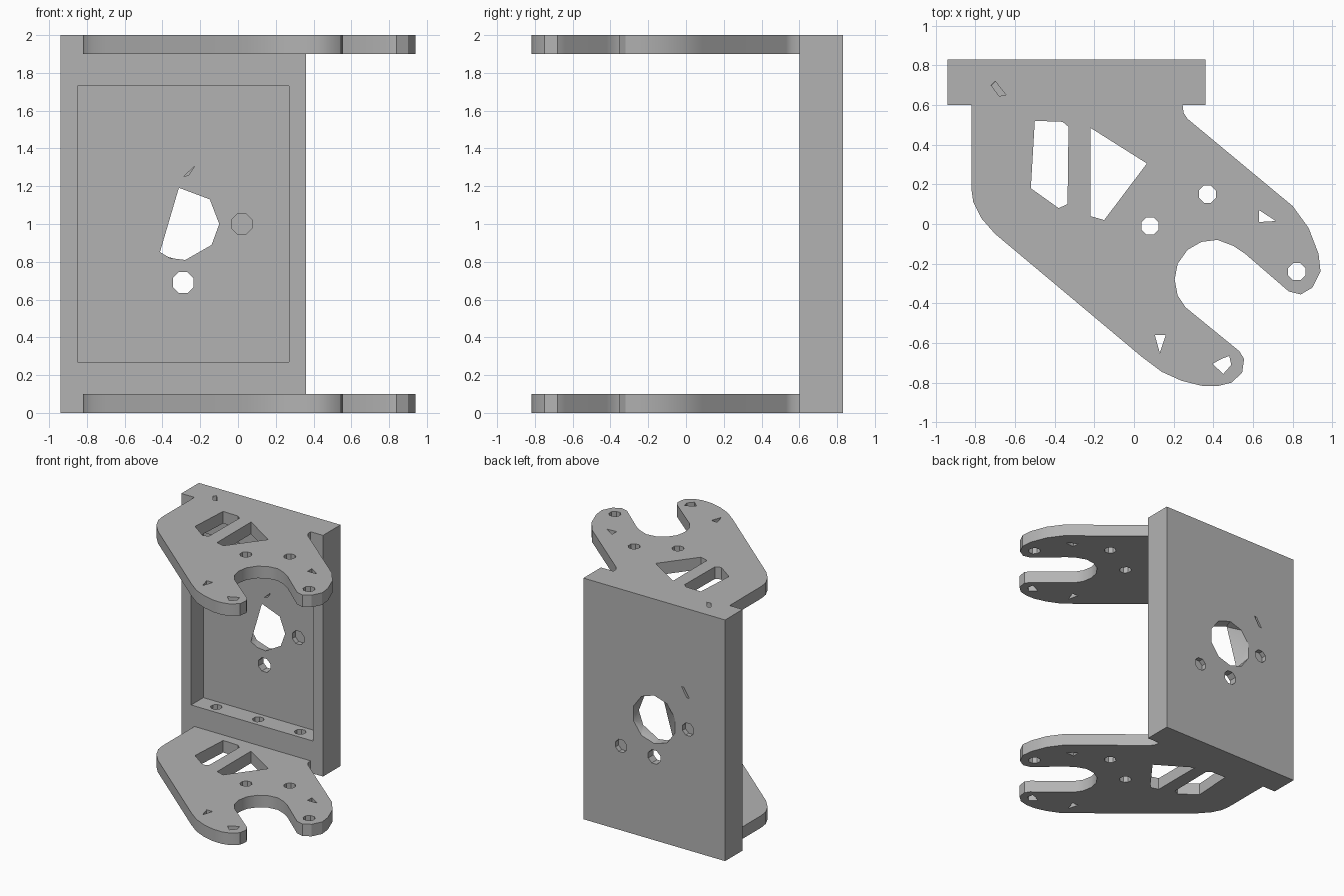
import bpy, bmesh, math
from mathutils import Vector

cube = bpy.data.objects.get("Cube")
if cube:
    bpy.data.objects.remove(cube, do_unlink=True)

GREY = bpy.data.materials.new("plain grey")
GREY.use_nodes = True
GREY.diffuse_color = (0.45, 0.45, 0.45, 1)
GREY.node_tree.nodes["Principled BSDF"].inputs["Base Color"].default_value = (0.45, 0.45, 0.45, 1)


def make(name, bm):
    bmesh.ops.recalc_face_normals(bm, faces=bm.faces[:])
    mesh = bpy.data.meshes.new(name)
    bm.to_mesh(mesh)
    bm.free()
    mesh.materials.append(GREY)
    ob = bpy.data.objects.new(name, mesh)
    bpy.context.collection.objects.link(ob)
    return ob


def prism(name, outline, lo, hi, axis="z"):
    """Extrude a flat outline along z, or along y when it lies in the xz plane."""
    bm = bmesh.new()
    place = (lambda a, b, d: (a, b, d)) if axis == "z" else (lambda a, b, d: (a, d, b))
    face = bm.faces.new([bm.verts.new(place(a, b, lo)) for a, b in outline])
    new = bmesh.ops.extrude_face_region(bm, geom=[face])["geom"]
    bmesh.ops.translate(bm, vec=place(0, 0, hi - lo),
                        verts=[v for v in new if isinstance(v, bmesh.types.BMVert)])
    return make(name, bm)


def ring(cx, cy, r, n=8):
    return [(cx + r * math.cos(math.tau * (i + .5) / n),
             cy + r * math.sin(math.tau * (i + .5) / n)) for i in range(n)]


def rect(x0, x1, y0, y1):
    return [(x0, y0), (x1, y0), (x1, y1), (x0, y1)]


def cut(ob, cutters):
    for c in cutters:
        mod = ob.modifiers.new("cut", "BOOLEAN")
        mod.operation, mod.solver, mod.object = "DIFFERENCE", "EXACT", c
    bpy.context.view_layer.update()
    done = bpy.data.meshes.new_from_object(ob.evaluated_get(bpy.context.evaluated_depsgraph_get()))
    ob.modifiers.clear()
    ob.data = done
    for c in cutters:
        bpy.data.objects.remove(c, do_unlink=True)
    bpy.ops.object.select_all(action="DESELECT")
    bpy.context.view_layer.objects.active = ob
    ob.select_set(True)
    bpy.ops.object.shade_smooth_by_angle(angle=math.radians(30))


# Mounting plate with a deep front pocket
FLOOR, BACK = 0.76, 0.83
plate = prism("back_plate", rect(-.94, .36, 0, 2), .6, BACK, "y")
cutters = [prism("pocket", rect(-.85, .27, .27, 1.73), .5, FLOOR, "y")]

# Central opening: flat-sided in the pocket, round at the back
bm = bmesh.new()
front = [(-.31, 1.19), (-.15, 1.13), (-.1, 1), (-.14, .89), (-.28, .81), (-.36, .82), (-.41, .85)]
for loop, y in ((front, FLOOR - .002), (ring(-.29, 1, .2, 10), BACK + .002)):
    for x, z in loop:
        bm.verts.new((x, y, z))
bmesh.ops.convex_hull(bm, input=bm.verts[:])
cutters.append(make("centre_opening", bm))

# Screw holes: one through, the others blind
cutters.append(prism("through_hole", ring(-.29, .69, .06), .7, .9, "y"))
cutters.append(prism("front_hole", ring(.02, 1, .058), .7, FLOOR + .04, "y"))
slit = [(-.29, 1.25), (-.26, 1.26), (-.23, 1.305)]
cutters.append(prism("front_slit", slit, .7, FLOOR + .04, "y"))
for x, z in ((.015, .7), (-.6, 1)):
    cutters.append(prism("rear_hole", ring(x, z, .055), BACK - .04, .9, "y"))
cutters.append(prism("rear_slit", [(-.61, 1.26), (-.59, 1.26), (-.54, 1.34), (-.56, 1.34)],
                     BACK - .04, .9, "y"))

# Vertical holes in the ledges of the pocket
for x in (-.675, -.29, .095):
    cutters.append(prism("lower_ledge_hole", ring(x, .68, .045), .1, .35))
    cutters.append(prism("upper_ledge_hole", ring(x, .68, .045), 1.65, 1.9))
cutters.append(prism("top_hole", [(-.72, .7), (-.7, .72), (-.645, .65), (-.68, .645)], 1.85, 2.1))
cut(plate, cutters)

# Forked side arms, one at the bottom and one at the top
ARM = [(-.82, .6), (-.82, .18), (-.81, .11), (-.77, .03), (-.7, -.05), (.04, -.67),
       (.14, -.745), (.24, -.79), (.34, -.815), (.42, -.817), (.49, -.8), (.545, -.75),
       (.555, -.68), (.53, -.64), (.26, -.42), (.22, -.36), (.205, -.28), (.22, -.2),
       (.27, -.13), (.34, -.09), (.42, -.08), (.5, -.11), (.56, -.15), (.78, -.34),
       (.84, -.355), (.9, -.32), (.94, -.24), (.93, -.15), (.88, -.02), (.8, .09),
       (.27, .53), (.25, .56), (.245, .6)]
HOLES = [
    [(-.5, .52), (-.36, .515), (-.33, .49), (-.335, .1), (-.38, .08), (-.52, .18)],
    [(-.22, .485), (.065, .305), (-.15, .02), (-.22, .04)],
    ring(.08, -.01, .047), ring(.82, -.24, .047), ring(.37, .15, .047),
    [(.395, -.705), (.44, -.68), (.48, -.665), (.49, -.71), (.45, -.755)],
    [(.105, -.56), (.16, -.56), (.13, -.65)],
    [(.63, .07), (.715, .015), (.63, .01)],
]
for name, lo in (("lower_arm", 0), ("upper_arm", 1.9)):
    arm = prism(name, ARM, lo, lo + .1)
    cut(arm, [prism("arm_hole", h, lo - .1, lo + .2) for h in HOLES])
